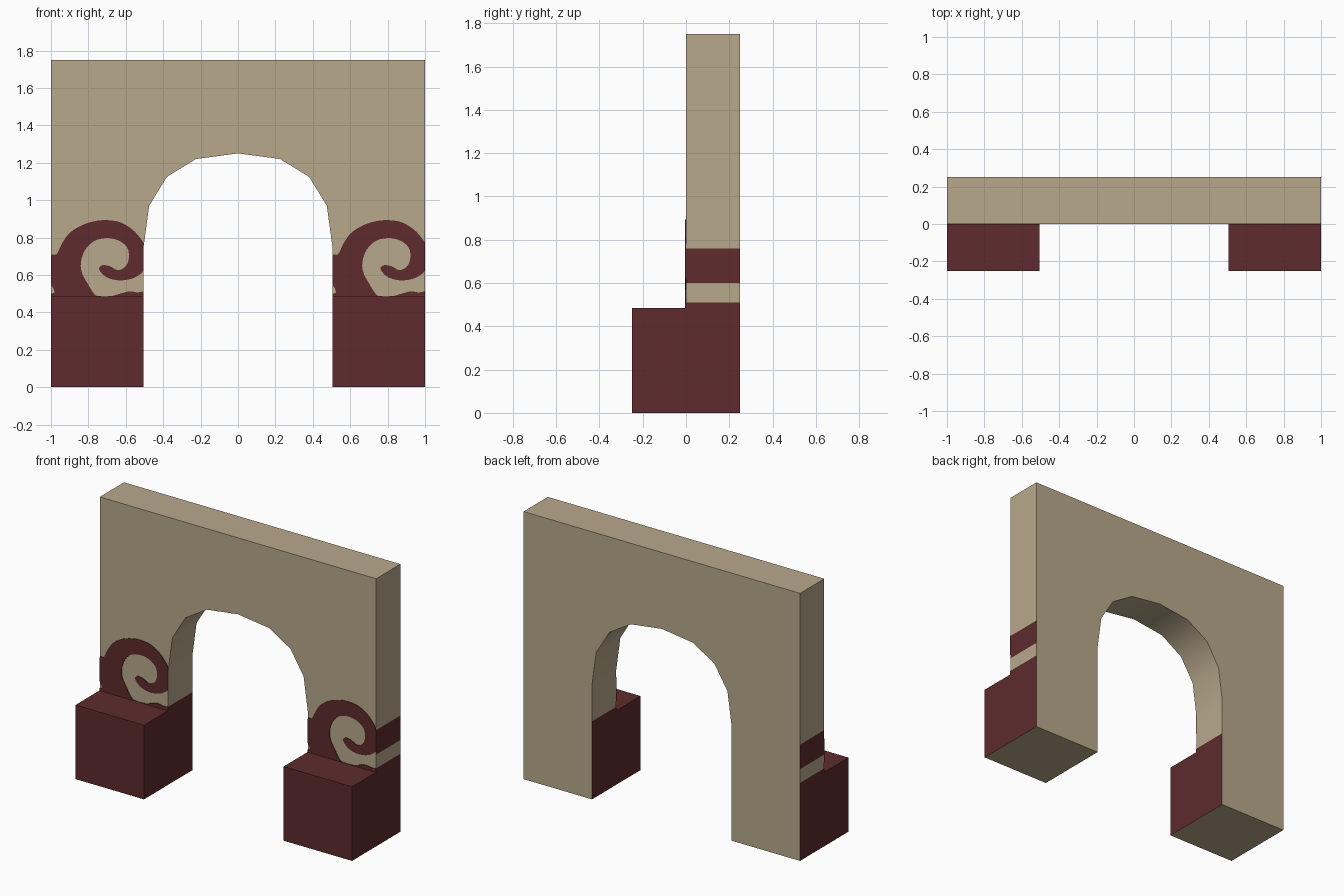
import bpy, bmesh, math
from mathutils import Vector

if "Cube" in bpy.data.objects:
    bpy.data.objects.remove(bpy.data.objects["Cube"])


def material(name, rgb):
    m = bpy.data.materials.new(name)
    m.diffuse_color = (*rgb, 1)
    m.use_nodes = True
    m.node_tree.nodes["Principled BSDF"].inputs["Base Color"].default_value = m.diffuse_color
    return m


TAN = material("sandstone tan", (0.479, 0.397, 0.262))
RED = material("dark maroon", (0.112, 0.024, 0.026))


def prism(name, profile, y0, y1, rule, cuts=()):
    """Extrude an (x, z) profile along y; rule gives 0 tan, 1 maroon, None removes the face."""
    bm = bmesh.new()
    a = [bm.verts.new((x, y0, z)) for x, z in profile]
    b = [bm.verts.new((x, y1, z)) for x, z in profile]
    bm.faces.new(a)
    bm.faces.new(b[::-1])
    for i in range(len(a)):
        j = (i + 1) % len(a)
        bm.faces.new((a[j], a[i], b[i], b[j]))
    bmesh.ops.recalc_face_normals(bm, faces=bm.faces)
    for z in cuts:
        bmesh.ops.bisect_plane(bm, geom=bm.verts[:] + bm.edges[:] + bm.faces[:],
                               plane_co=(0, 0, z), plane_no=(0, 0, 1))
    bm.normal_update()
    hidden = []
    for f in bm.faces:
        index = rule(f.calc_center_median(), f.normal)
        if index is None:
            hidden.append(f)
        else:
            f.material_index = index
    bmesh.ops.delete(bm, geom=hidden, context='FACES')
    mesh = bpy.data.meshes.new(name)
    bm.to_mesh(mesh)
    bm.free()
    mesh.materials.append(TAN)
    mesh.materials.append(RED)
    obj = bpy.data.objects.new(name, mesh)
    bpy.context.collection.objects.link(obj)
    return obj


def smooth_loop(points, steps=3):
    """Closed Catmull-Rom curve, kept within the width of one leg."""
    p = [Vector(q) for q in points]
    out = []
    for i in range(len(p)):
        p0, p1, p2, p3 = (p[(i + k) % len(p)] for k in (-1, 0, 1, 2))
        for s in range(steps):
            t = s / steps
            v = 0.5 * (2 * p1 + (p2 - p0) * t + (2 * p0 - 5 * p1 + 4 * p2 - p3) * t ** 2
                       + (3 * p1 - p0 - 3 * p2 + p3) * t ** 3)
            out.append((min(max(v.x, 0), LEG), max(v.y, 0.48)))
    clean = []
    for q in out:
        if not clean or (Vector(q) - Vector(clean[-1])).length > 1e-4:
            clean.append(q)
    return clean


INNER, LEG, BLOCK_TOP = 0.505, 0.495, 0.485

# Wall with arched opening and painted bands on the leg sides
arch = [(INNER, 0.75), (0.475, 0.97), (0.38, 1.125), (0.225, 1.22)]
right = [(1, 1.75), (1, 0), (INNER, 0)] + arch
left = [(-x, z) for x, z in reversed(right)]


def wall_rule(c, n):
    if n.y < -0.9 and c.z < BLOCK_TOP:
        return None
    if abs(n.x) > 0.9 and (c.z < 0.51 or (abs(c.x) > 0.9 and 0.6 < c.z < 0.76)):
        return 1
    return 0


wall = prism("arch_wall", right + [(0, 1.25)] + left, 0, 0.25, wall_rule,
             cuts=(BLOCK_TOP, 0.51, 0.6, 0.76))
bpy.context.view_layer.objects.active = wall
wall.select_set(True)
bpy.ops.object.shade_smooth_by_angle(angle=math.radians(35))
wall.select_set(False)


# Base blocks in front of each leg, with bare undersides
def block_rule(c, n):
    if n.y > 0.9:
        return None
    return 0 if n.z < -0.9 else 1


# Painted wave scroll, measured from the left edge of a leg
scroll = [(0, .48), (0, .50), (.018, .505), (.012, .53), (0, .56), (0, .70), (.03, .71),
          (.06, .77), (.10, .825), (.165, .866), (.235, .888), (.30, .893), (.37, .882),
          (.433, .845), (.475, .80), (.495, .765), (.495, .70), (.495, .625),
          (.45, .588), (.40, .573), (.345, .573), (.29, .592), (.257, .632), (.275, .652),
          (.315, .647), (.358, .626), (.40, .647), (.417, .695), (.406, .749), (.358, .786),
          (.294, .797), (.23, .781), (.182, .733), (.16, .668), (.166, .61), (.198, .551),
          (.23, .50), (.255, .487), (.32, .487), (.36, .497), (.42, .513), (.46, .506),
          (.495, .51), (.495, .48)]
outline = smooth_loop(scroll)

for side, x in (("left", -1), ("right", INNER)):
    prism(side + "_base_block", [(x, 0), (x + LEG, 0), (x + LEG, BLOCK_TOP), (x, BLOCK_TOP)],
          -0.25, 0, block_rule)
    prism(side + "_scroll", [(x + u, z) for u, z in outline], -0.004, 0,
          lambda c, n: None if n.y > 0.9 else 1)
